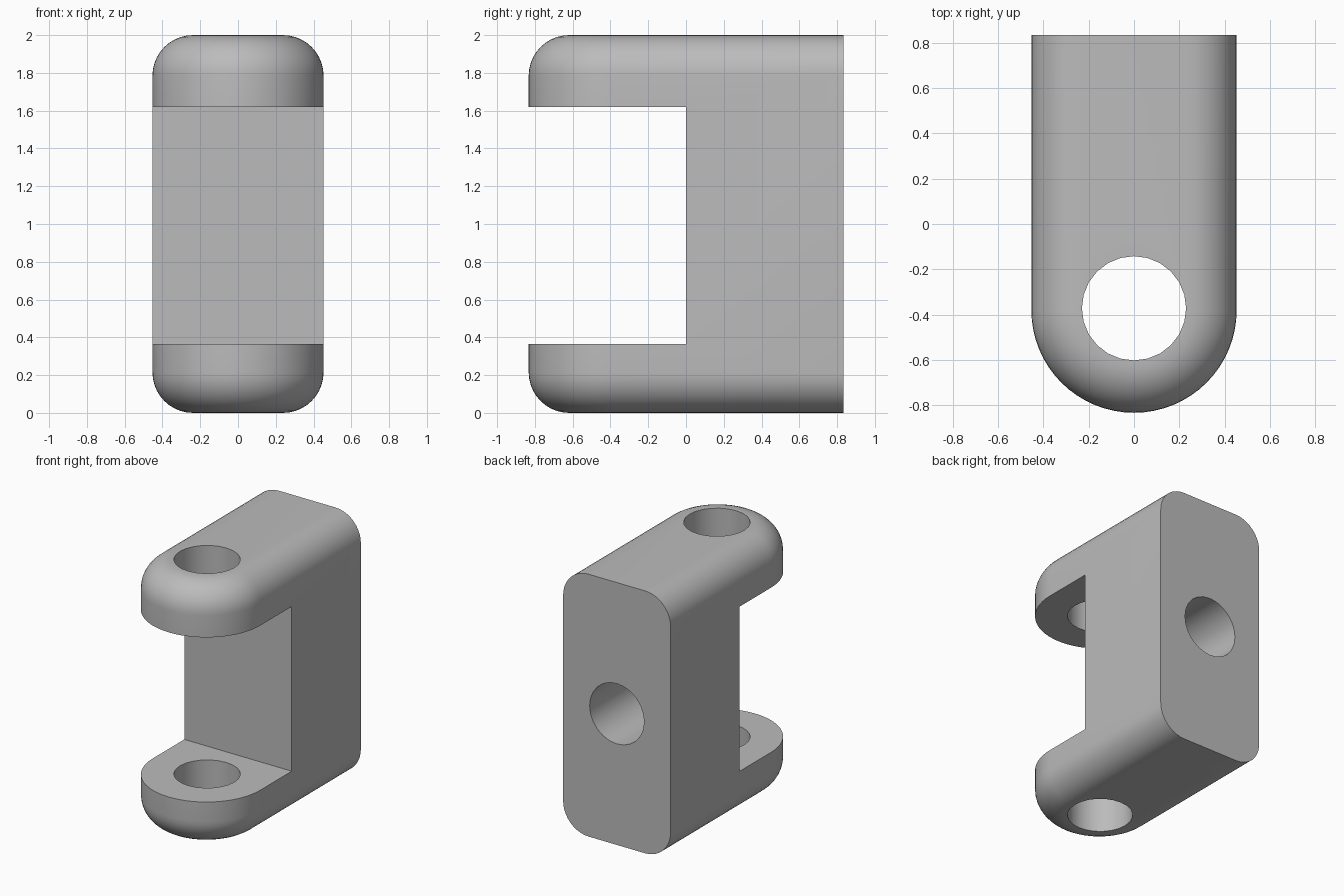
import bpy
import bmesh
from math import cos, sin, pi, radians

cube = bpy.data.objects.get("Cube")
if cube:
    bpy.data.objects.remove(cube, do_unlink=True)

HALF_W, BACK, HEIGHT = 0.453, 0.833, 2.0
END_Y = HALF_W - BACK          # centre of the rounded front end
FILLET = 0.215
HOLE_R = 0.23

grey = bpy.data.materials.new("plain grey")
grey.use_nodes = True
colour = (0.5, 0.5, 0.5, 1)
grey.diffuse_color = colour
grey.node_tree.nodes["Principled BSDF"].inputs["Base Color"].default_value = colour


def outline(inset, z, steps=32):
    """Plan of the bracket: square back, semicircular front."""
    r = HALF_W - inset
    arc = [(r * cos(pi + pi * i / steps), END_Y + r * sin(pi + pi * i / steps), z)
           for i in range(steps + 1)]
    return [(-r, BACK, z)] + arc + [(r, BACK, z)]


# Clevis body: stacked outlines with filleted top and bottom edges
angles = [pi / 2 * i / 10 for i in range(11)]
lower = [(FILLET * (1 - sin(a)), FILLET * (1 - cos(a))) for a in angles]
layers = lower + [(d, HEIGHT - z) for d, z in reversed(lower)]
bm = bmesh.new()
rings = [[bm.verts.new(p) for p in outline(d, z)] for d, z in layers]
n = len(rings[0])
for a, b in zip(rings, rings[1:]):
    for i in range(n - 1):
        bm.faces.new((a[i], a[i + 1], b[i + 1], b[i]))
bm.faces.new(list(reversed(rings[0])))
bm.faces.new(rings[-1])
# One flat face across the back
bm.faces.new([r[-1] for r in rings] + [r[0] for r in reversed(rings)])
bmesh.ops.recalc_face_normals(bm, faces=bm.faces)
mesh = bpy.data.meshes.new("clevis_bracket")
bm.to_mesh(mesh)
bm.free()
body = bpy.data.objects.new("clevis_bracket", mesh)
bpy.context.collection.objects.link(body)
mesh.materials.append(grey)


def cut(cutter, name):
    cutter.name = name
    cutter.hide_render = True
    cutter.data.materials.append(grey)
    mod = body.modifiers.new(name, 'BOOLEAN')
    mod.operation = 'DIFFERENCE'
    mod.solver = 'EXACT'
    mod.object = cutter
    bpy.ops.object.select_all(action='DESELECT')
    bpy.context.view_layer.objects.active = body
    body.select_set(True)
    bpy.ops.object.modifier_apply(modifier=name)
    bpy.data.objects.remove(cutter, do_unlink=True)


# Slot between the two lugs
slot_low, slot_high = 0.365, 1.62
bpy.ops.mesh.primitive_cube_add(size=1, location=(0, -1, (slot_low + slot_high) / 2))
slot = bpy.context.object
slot.scale = (2, 2, slot_high - slot_low)
bpy.context.view_layer.update()
cut(slot, "slot_cutter")

# Pin hole through both lugs
bpy.ops.mesh.primitive_cylinder_add(vertices=24, radius=HOLE_R, depth=3,
                                    location=(0, -0.372, 1))
cut(bpy.context.object, "pin_hole_cutter")

# Blind mounting hole in the back
hole_depth = 0.6
bpy.ops.mesh.primitive_cylinder_add(vertices=24, radius=HOLE_R, depth=2 * hole_depth,
                                    location=(0, BACK, 1), rotation=(pi / 2, 0, 0))
cut(bpy.context.object, "mounting_hole_cutter")

bpy.context.view_layer.objects.active = body
body.select_set(True)
bpy.ops.object.shade_smooth_by_angle(angle=radians(30))
